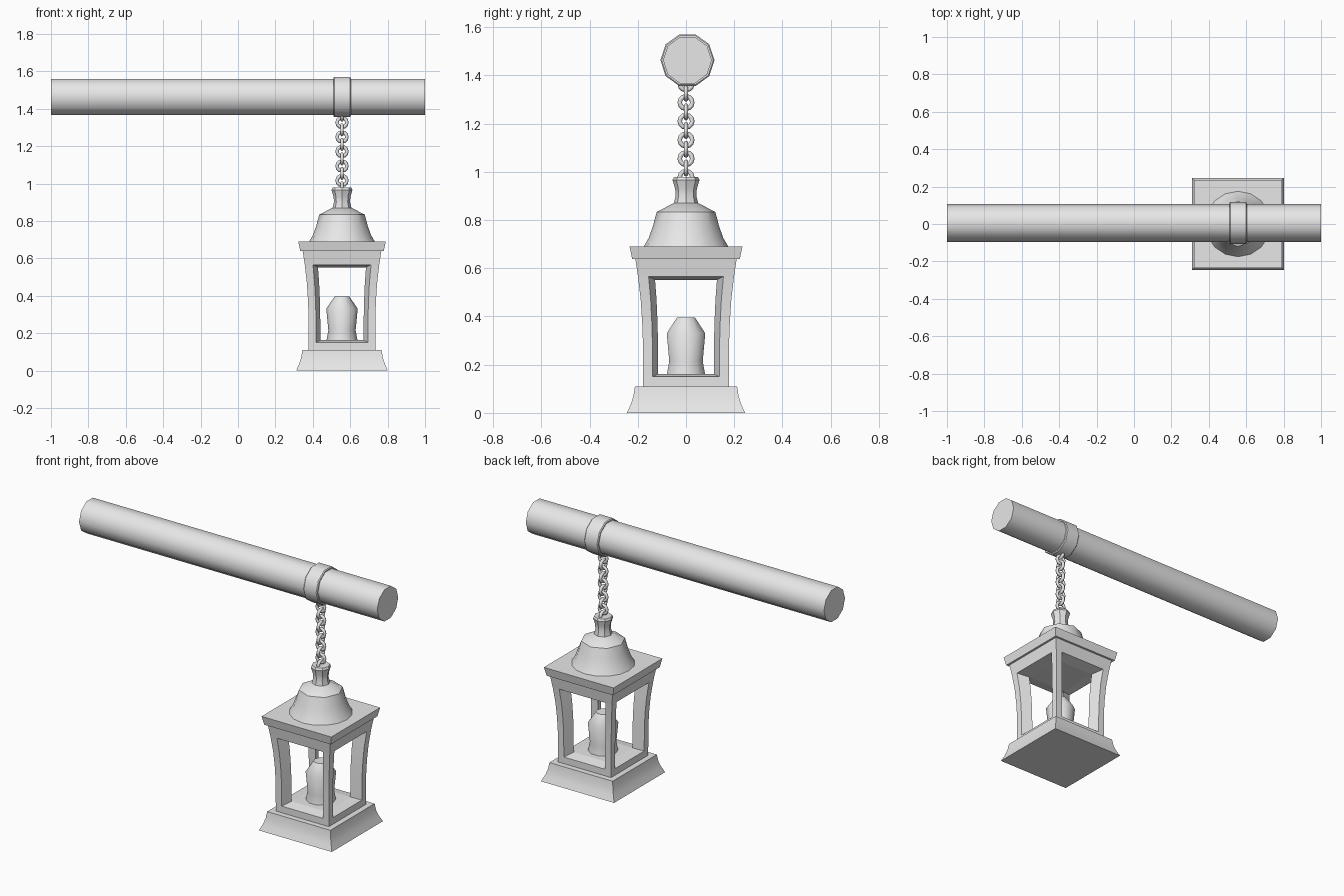
import bpy, bmesh, math
from mathutils import Vector, Matrix

if "Cube" in bpy.data.objects:
    bpy.data.objects.remove(bpy.data.objects["Cube"])

CX = 0.556  # lantern axis in x
grey = bpy.data.materials.new("light grey")
grey.diffuse_color = (0.8, 0.8, 0.8, 1)
grey.use_nodes = True
grey.node_tree.nodes["Principled BSDF"].inputs["Base Color"].default_value = grey.diffuse_color


def finish(name, bm, smooth=None):
    bmesh.ops.recalc_face_normals(bm, faces=bm.faces)
    me = bpy.data.meshes.new(name)
    bm.to_mesh(me)
    bm.free()
    me.materials.append(grey)
    ob = bpy.data.objects.new(name, me)
    bpy.context.collection.objects.link(ob)
    if smooth:
        bpy.ops.object.select_all(action='DESELECT')
        ob.select_set(True)
        bpy.context.view_layer.objects.active = ob
        bpy.ops.object.shade_smooth_by_angle(angle=math.radians(smooth))
    return ob


def loft(bm, rings):
    """Skin a list of closed rings and cap both ends."""
    vs = [[bm.verts.new(p) for p in ring] for ring in rings]
    n = len(vs[0])
    for a, b in zip(vs, vs[1:]):
        for i in range(n):
            j = (i + 1) % n
            bm.faces.new((a[i], a[j], b[j], b[i]))
    bm.faces.new(vs[0][::-1])
    bm.faces.new(vs[-1])


def square(h, z):
    return [Vector((CX + sx * h, sy * h, z))
            for sx, sy in ((-1, -1), (1, -1), (1, 1), (-1, 1))]


def circle(r, z, n, octagon=False):
    pts = []
    for i in range(n):
        a = math.tau * i / n
        k = math.cos(math.pi / 8) if octagon and i % 2 else 1
        pts.append(Vector((CX + r * k * math.cos(a), r * k * math.sin(a), z)))
    return pts


def square_part(name, profile, smooth=None):
    bm = bmesh.new()
    loft(bm, [square(h, z) for h, z in profile])
    return finish(name, bm, smooth)


def rod(name, profile):
    """Ten-sided bar along x from (radius, x) pairs."""
    bm = bmesh.new()
    loft(bm, [[Vector((x, 0.006 + r * math.cos(math.tau * i / 10),
                       1.463 + r * math.sin(math.tau * i / 10)))
               for i in range(10)] for r, x in profile])
    return finish(name, bm, 40)


# Horizontal pole and the clamp around it
rod("pole", [(0.101, -1), (0.101, 1)])
rod("clamp", [(0.1, 0.51), (0.107, 0.51), (0.112, 0.515),
              (0.112, 0.598), (0.107, 0.603), (0.1, 0.603)])

# Chain: links alternate between facing the front and facing the side
bm = bmesh.new()
MAJ, MIN, NU, NV = 0.026, 0.0095, 12, 6
for k in range(11):
    rot = Matrix.Rotation(math.pi / 2 * ((k + 1) % 2), 3, 'Z')
    centre = Vector((CX, 0, 0.977 + 0.0388 * k))
    grid = []
    for i in range(NU):
        a = math.tau * i / NU
        row = []
        for j in range(NV):
            b = math.tau * j / NV
            r = MAJ + MIN * math.cos(b)
            p = Vector((r * math.cos(a), MIN * math.sin(b), r * math.sin(a)))
            row.append(bm.verts.new(centre + rot @ p))
        grid.append(row)
    for i in range(NU):
        for j in range(NV):
            i2, j2 = (i + 1) % NU, (j + 1) % NV
            bm.faces.new((grid[i][j], grid[i2][j], grid[i2][j2], grid[i][j2]))
finish("chain", bm, 65)

# Flared base
square_part("base", [(0.245, 0), (0.229, 0.035), (0.218, 0.07), (0.212, 0.11)], 30)

# Sill and lintel, bevelled toward the inside
square_part("sill", [(0.178, 0.105), (0.178, 0.15), (0.116, 0.162)])
square_part("lintel", [(0.128, 0.552), (0.199, 0.565), (0.211, 0.645)])

# Four curved corner posts, kite-shaped in section
bm = bmesh.new()
levels = [(0.178, 0.15), (0.179, 0.3), (0.182, 0.38), (0.188, 0.47), (0.199, 0.565)]
for q in range(4):
    rot = Matrix.Rotation(math.pi / 2 * q, 3, 'Z')
    rings = []
    for h, z in levels:
        kite = [(1, 1), (0.78, 1), (0.65, 0.65), (1, 0.78)]
        rings.append([rot @ Vector((u * h, v * h, z)) + Vector((CX, 0, 0))
                      for u, v in kite])
    loft(bm, rings)
finish("corner_posts", bm, 30)

# Candle inside
bm = bmesh.new()
loft(bm, [circle(r, z, 10) for r, z in
          ((0.084, 0.155), (0.073, 0.215), (0.084, 0.33), (0.04, 0.395))])
finish("candle", bm, 45)

# Square roof plate
square_part("roof_plate", [(0.223, 0.638), (0.234, 0.69)])

# Bell-shaped dome, round below and eight-sided above
bm = bmesh.new()
loft(bm, [circle(r, z, 16, o) for r, z, o in
          ((0.178, 0.685, False), (0.155, 0.725, False), (0.137, 0.775, False),
           (0.122, 0.833, True), (0.052, 0.87, True))])
finish("dome", bm, 35)

# Neck that holds the chain
bm = bmesh.new()
loft(bm, [circle(r, z, 8) for r, z in
          ((0.052, 0.865), (0.043, 0.9), (0.045, 0.93), (0.056, 0.965), (0.05, 0.978))])
finish("neck", bm, 35)
